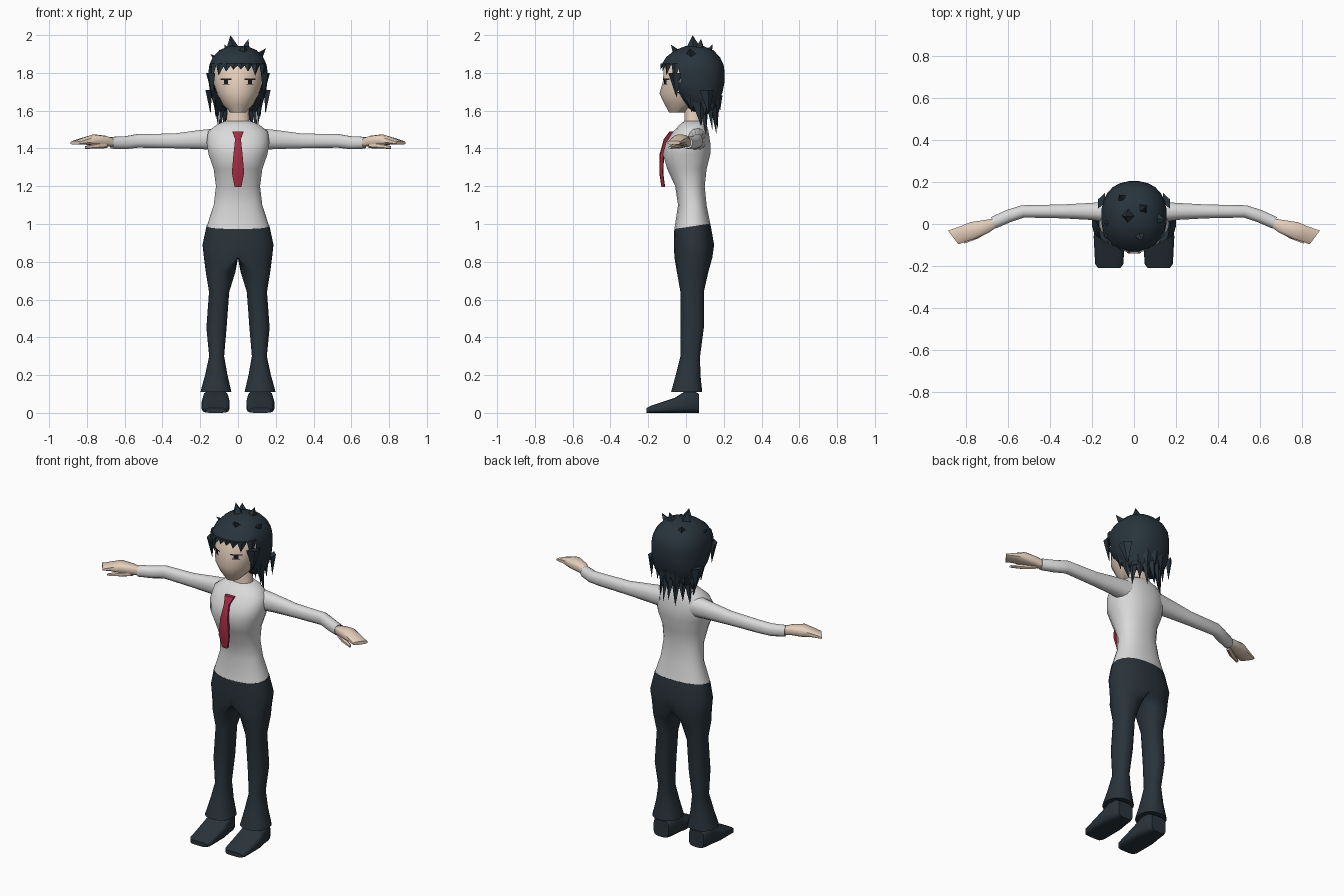
import bpy, bmesh, math
from mathutils import Vector

if "Cube" in bpy.data.objects:
    bpy.data.objects.remove(bpy.data.objects["Cube"])


def material(name, red, green, blue):
    m = bpy.data.materials.new(name)
    m.use_nodes = True
    m.diffuse_color = (red, green, blue, 1)
    m.node_tree.nodes["Principled BSDF"].inputs["Base Color"].default_value = m.diffuse_color
    return m


SHIRT = material("shirt_white", .7, .7, .7)
SKIN = material("skin", .78, .62, .5)
DARK = material("trouser_dark", .023, .033, .042)
HAIR = material("hair_blue_black", .021, .034, .046)
TIE = material("tie_red", .36, .025, .055)
EYE = material("eye_black", .01, .01, .015)


def finish(name, bm, mat, mirror=False, angle=45):
    """Turn a bmesh into a smooth-shaded object, optionally mirrored in x."""
    bmesh.ops.recalc_face_normals(bm, faces=bm.faces)
    mesh = bpy.data.meshes.new(name)
    bm.to_mesh(mesh)
    bm.free()
    mesh.materials.append(mat)
    ob = bpy.data.objects.new(name, mesh)
    bpy.context.collection.objects.link(ob)
    bpy.ops.object.select_all(action='DESELECT')
    ob.select_set(True)
    bpy.context.view_layer.objects.active = ob
    bpy.ops.object.shade_smooth_by_angle(angle=math.radians(angle))
    if mirror:
        ob.modifiers.new("mirror", 'MIRROR')


def section(z, wide, front, back, x=0, tilt=0):
    """Level cross-section for upright parts."""
    middle, deep = (front + back) / 2, (back - front) / 2
    return Vector((x, middle, z)), Vector((wide, 0, 0)), Vector((0, deep, tilt * deep))


def limb(x, y, deep, tall, z=1.44, slant=0):
    """Cross-section for parts that run sideways along the arm."""
    return Vector((x, y, z)), Vector((slant * deep, deep, 0)), Vector((0, 0, tall))


def sole(y, wide, top):
    """Cross-section of a shoe resting on the ground."""
    return Vector((.118, y, top / 2)), Vector((wide, 0, 0)), Vector((0, 0, top / 2))


def loft(name, mat, *rings, sides=16, power=2.3, mirror=False, drop=None):
    """Skin superellipse cross-sections, each a centre and two half axes."""
    bm = bmesh.new()
    loops = []
    for centre, across, along in rings:
        loop = []
        for i in range(sides):
            turn = 2 * math.pi * (i + .5) / sides
            c, s = math.cos(turn), math.sin(turn)
            co = (centre + across * math.copysign(abs(c) ** (2 / power), c)
                  + along * math.copysign(abs(s) ** (2 / power), s))
            if mirror:
                co.x = max(co.x, 0)
            loop.append(bm.verts.new(co))
        loops.append(loop)
    for lower, upper in zip(loops, loops[1:]):
        for i in range(sides):
            bm.faces.new((lower[i - 1], lower[i], upper[i], upper[i - 1]))
    bm.faces.new(loops[0])
    bm.faces.new(loops[-1])
    # Open the centre seam of mirrored parts and any requested gap
    gone = [f for f in bm.faces if (mirror and all(v.co.x < .0001 for v in f.verts))
            or (drop and drop(f.calc_center_median()))]
    bmesh.ops.delete(bm, geom=gone, context='FACES')
    finish(name, bm, mat, mirror)


# Shirt body, from hem to neckline
loft("shirt_body", SHIRT,
     section(z=.985, wide=.167, front=-.063, back=.13, tilt=.15),
     section(z=1.1, wide=.13, front=-.043, back=.11),
     section(z=1.2, wide=.118, front=-.058, back=.1),
     section(z=1.29, wide=.13, front=-.1, back=.11),
     section(z=1.37, wide=.158, front=-.124, back=.13),
     section(z=1.43, wide=.168, front=-.108, back=.13),
     section(z=1.49, wide=.16, front=-.068, back=.12),
     section(z=1.525, wide=.115, front=-.035, back=.11),
     section(z=1.545, wide=.07, front=-.01, back=.095), sides=20)

# Sleeves, bending forward past the elbow
loft("sleeves", SHIRT,
     limb(x=.1, y=.055, deep=.055, tall=.06, z=1.45),
     limb(x=.2, y=.06, deep=.042, tall=.052, z=1.447),
     limb(x=.34, y=.06, deep=.034, tall=.04),
     limb(x=.53, y=.06, deep=.03, tall=.037, slant=.2),
     limb(x=.6, y=.037, deep=.03, tall=.035, z=1.43, slant=.3),
     limb(x=.67, y=.006, deep=.028, tall=.032, z=1.43, slant=.4),
     sides=12, mirror=True)

# Hands with thumbs
loft("hands", SKIN,
     limb(x=.66, y=.007, deep=.02, tall=.024, z=1.43, slant=.4),
     limb(x=.7, y=-.01, deep=.03, tall=.027, slant=.4),
     limb(x=.765, y=-.03, deep=.04, tall=.03, z=1.445, slant=.4),
     limb(x=.81, y=-.046, deep=.036, tall=.02, slant=.5),
     limb(x=.862, y=-.064, deep=.034, tall=.01, z=1.43, slant=.75),
     sides=10, power=3, mirror=True)
loft("thumbs", SKIN,
     limb(x=.69, y=-.018, deep=.018, tall=.018, z=1.42),
     limb(x=.74, y=-.052, deep=.018, tall=.016, z=1.415),
     limb(x=.81, y=-.085, deep=.01, tall=.007, z=1.405), sides=6, mirror=True)

# Trousers: shared hips that split into flared legs
loft("trousers", DARK,
     section(z=.988, wide=.168, front=-.063, back=.13, tilt=.15),
     section(z=.89, wide=.19, front=-.066, back=.15),
     section(z=.82, wide=.182, front=-.062, back=.14),
     section(z=.75, x=.092, wide=.08, front=-.05, back=.12),
     section(z=.64, x=.1, wide=.054, front=-.03, back=.095),
     section(z=.45, x=.114, wide=.054, front=-.03, back=.095),
     section(z=.3, x=.113, wide=.04, front=-.03, back=.075),
     section(z=.2, x=.115, wide=.06, front=-.055, back=.077),
     section(z=.11, x=.117, wide=.083, front=-.08, back=.087),
     sides=20, mirror=True)

# Shoes, from heel to toe
loft("shoes", DARK,
     sole(y=.07, wide=.05, top=.1),
     sole(y=.04, wide=.064, top=.118),
     sole(y=0, wide=.068, top=.118),
     sole(y=-.06, wide=.075, top=.08),
     sole(y=-.19, wide=.068, top=.036),
     sole(y=-.21, wide=.054, top=.026), power=4, mirror=True)

# Neck and head
loft("neck", SKIN,
     section(z=1.48, wide=.08, front=-.02, back=.1),
     section(z=1.55, wide=.063, front=-.01, back=.09),
     section(z=1.67, wide=.055, front=-.01, back=.085), sides=12)
loft("head", SKIN,
     section(z=1.59, wide=.04, front=-.09, back=0),
     section(z=1.63, wide=.08, front=-.112, back=.06),
     section(z=1.69, wide=.112, front=-.142, back=.12),
     section(z=1.75, wide=.132, front=-.125, back=.15),
     section(z=1.84, wide=.135, front=-.118, back=.16),
     section(z=1.9, wide=.1, front=-.06, back=.14), sides=20, power=2)

# Tie, hanging over the chest
loft("tie", TIE,
     section(z=1.195, wide=.018, front=-.13, back=-.11),
     section(z=1.27, wide=.034, front=-.142, back=-.12),
     section(z=1.37, wide=.025, front=-.14, back=-.115),
     section(z=1.45, wide=.016, front=-.118, back=-.09),
     section(z=1.49, wide=.032, front=-.088, back=-.055), sides=8, power=4)


# Eyes: lash, iris and lower lid as thin strips laid on the face
def eye_strip(bm, inner, outer, low, high, steps=4):
    previous = None
    for i in range(steps + 1):
        x = inner + (outer - inner) * i / steps
        y = .01 - .1375 * math.sqrt(1 - (x / .132) ** 2)
        edge = [bm.verts.new((x, y, z)) for z in (low, high)]
        if previous:
            bm.faces.new((previous[0], edge[0], edge[1], previous[1]))
        previous = edge


bm = bmesh.new()
eye_strip(bm, inner=.034, outer=.092, low=1.762, high=1.769)
eye_strip(bm, inner=.052, outer=.075, low=1.742, high=1.762)
eye_strip(bm, inner=.045, outer=.082, low=1.738, high=1.742)
finish("eyes", bm, EYE, mirror=True)

# Hair cap, open at the face
loft("hair_cap", HAIR,
     section(z=1.595, wide=.1, front=.03, back=.145),
     section(z=1.65, wide=.135, front=-.03, back=.175),
     section(z=1.7, wide=.15, front=-.085, back=.195),
     section(z=1.75, wide=.156, front=-.12, back=.205),
     section(z=1.81, wide=.157, front=-.132, back=.205),
     section(z=1.845, wide=.152, front=-.13, back=.2),
     section(z=1.885, wide=.133, front=-.105, back=.18),
     section(z=1.92, wide=.1, front=-.06, back=.145),
     section(z=1.943, wide=.045, front=0, back=.09),
     sides=24, drop=lambda c: c.y < -.045 and c.z < 1.835)


def lock(bm, base, tip, width, thick=.018):
    """Flat tapered spike of hair lying tangent to the head."""
    out = Vector((base.x, base.y - .04, 0)).normalized()
    side = Vector((-out.y, out.x, 0))
    ring = [bm.verts.new(base + offset) for offset in
            (side * width, out * thick, -side * width, -out * thick)]
    end = bm.verts.new(tip)
    for i in range(4):
        bm.faces.new((ring[i - 1], ring[i], end))
    bm.faces.new(ring)


# Fringe, longer towards the temples
bm = bmesh.new()
for i in range(8):
    x = (i - 3.5) * .037
    y = .04 - .165 * math.sqrt(1 - (x / .157) ** 2)
    lock(bm, Vector((x, y, 1.85)), Vector((x * 1.05 - .006, y - .01, 1.82 - 4 * x * x)),
         width=.03, thick=.012)
finish("fringe", bm, HAIR, angle=20)

# Side locks beside the face and over the ears
bm = bmesh.new()
for tip in ((.135, -.05, 1.67), (.12, .03, 1.59), (.105, .08, 1.52), (.145, .12, 1.58)):
    lock(bm, Vector(tip) + Vector((.01, -.01, .13)), Vector(tip), width=.042)
finish("side_locks", bm, HAIR, mirror=True, angle=20)

# Two layers of locks down the nape
bm = bmesh.new()
for i in range(7):
    turn = math.radians(22 * (i - 3))
    out = Vector((math.sin(turn), math.cos(turn), 0))
    upper, lower = Vector((0, .05, 1.68)), Vector((0, .06, 1.63))
    ragged = Vector((0, 0, .03 * (i % 2)))
    lock(bm, upper + out * .125, upper + out * .13 - Vector((0, 0, .115)) + ragged, width=.036)
    lock(bm, lower + out * .09, lower + out * .11 - Vector((0, 0, .16)) + ragged, width=.028)
finish("nape_locks", bm, HAIR, angle=20)

# Ruffled crown, each spike pointing away from the middle of the head
bm = bmesh.new()
crown = Vector((0, .05, 1.8))
for tip in ((-.04, .035, 2), (.055, .08, 1.98), (.035, -.08, 1.95),
            (.148, .02, 1.93), (-.145, 0, 1.9), (-.07, .14, 1.95)):
    lock(bm, crown.lerp(Vector(tip), .6), Vector(tip), width=.045, thick=.04)
finish("crown_spikes", bm, HAIR, angle=20)
